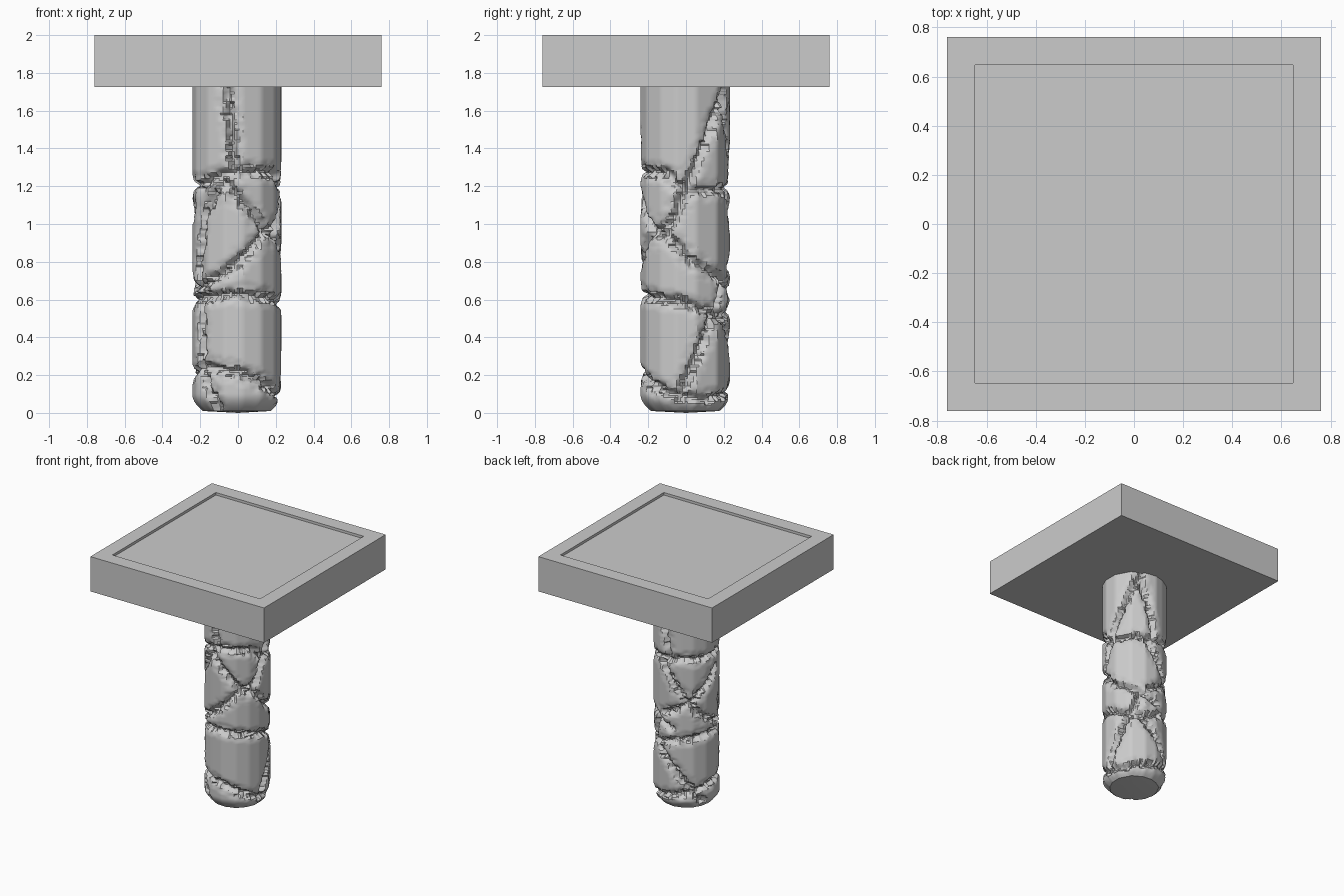
import bpy, bmesh, math, random
from mathutils import Vector, noise

random.seed(4)
default_cube = bpy.data.objects.get("Cube")
if default_cube:
    bpy.data.objects.remove(default_cube, do_unlink=True)

stone = bpy.data.materials.new("grey stone")
stone.use_nodes = True
stone_colour = (0.6, 0.6, 0.6, 1)
stone.diffuse_color = stone_colour
stone.node_tree.nodes["Principled BSDF"].inputs["Base Color"].default_value = stone_colour


def finish(mesh_builder, name, smooth_angle=None):
    """Turn a bmesh into a named stone object."""
    bmesh.ops.recalc_face_normals(mesh_builder, faces=mesh_builder.faces)
    mesh = bpy.data.meshes.new(name)
    mesh_builder.to_mesh(mesh)
    mesh_builder.free()
    mesh.materials.append(stone)
    part = bpy.data.objects.new(name, mesh)
    bpy.context.scene.collection.objects.link(part)
    if smooth_angle:
        bpy.ops.object.select_all(action='DESELECT')
        part.select_set(True)
        bpy.context.view_layer.objects.active = part
        bpy.ops.object.shade_smooth_by_angle(angle=math.radians(smooth_angle))
    return part


# Square slab with a shallow sunken panel on top
SLAB_HALF, PANEL_HALF, SLAB_BASE, SLAB_TOP, SINK = 0.76, 0.6, 1.725, 2.0, 0.02
slab = bmesh.new()
bmesh.ops.create_cube(slab, size=1)
for vert in slab.verts:
    vert.co.x *= 2 * SLAB_HALF
    vert.co.y *= 2 * SLAB_HALF
    vert.co.z = SLAB_TOP if vert.co.z > 0 else SLAB_BASE
top_face = max(slab.faces, key=lambda face: face.calc_center_median().z)
bmesh.ops.inset_region(slab, faces=[top_face], thickness=SLAB_HALF - PANEL_HALF)
sunk = bmesh.ops.extrude_face_region(slab, geom=[top_face])
for item in sunk["geom"]:
    if isinstance(item, bmesh.types.BMVert):
        item.co.z -= SINK
bmesh.ops.delete(slab, geom=[top_face], context='FACES')
finish(slab, "table_slab")

# Cracks between the stone blocks: (degrees round from the front, height)
RADIUS = 0.24
CRACKS = {
    "upper_ring": [(-90, 1.2), (-50, 1.22), (-5, 1.28), (60, 1.27), (90, 1.18),
                   (140, 1.18), (200, 1.2), (270, 1.2)],
    "upper_front": [(-5, 1.29), (-8, 1.5), (-14, 1.74)],
    "upper_long": [(150, 1.7), (105, 1.32), (85, 1.13), (65, 0.96), (55, 0.92)],
    "upper_back": [(150, 1.68), (178, 1.3), (182, 1.2)],
    "middle_fall": [(-20, 1.23), (12, 1.1), (40, 0.96), (62, 0.95), (100, 0.8),
                    (145, 0.71), (185, 0.64)],
    "middle_rise": [(-85, 0.65), (-45, 0.69), (-10, 0.76), (40, 0.95), (75, 1.02)],
    "front_left": [(-20, 1.22), (-48, 1.05), (-62, 0.8), (-60, 0.68)],
    "back_fall": [(165, 1.15), (200, 0.95), (240, 0.75), (280, 0.66)],
    "back_rise": [(280, 1.1), (245, 0.95), (215, 0.85), (170, 0.76)],
    "lower_ring": [(-90, 0.6), (0, 0.63), (70, 0.6), (110, 0.55), (150, 0.5),
                   (200, 0.57), (270, 0.6)],
    "lower_left": [(-55, 0.58), (-53, 0.25), (-30, 0.04)],
    "lower_front": [(-53, 0.25), (0, 0.22), (30, 0.17), (70, 0.1), (120, 0.07),
                    (200, 0.13), (270, 0.2), (307, 0.25)],
    "lower_right": [(150, 0.68), (130, 0.5), (105, 0.3), (82, 0.08)],
    "lower_back": [(140, 0.54), (175, 0.4), (215, 0.22), (245, 0.07)],
}
segments = []
for path in CRACKS.values():
    for (a, low), (b, high) in zip(path, path[1:]):
        segments.append((Vector((math.radians(a) * RADIUS, low)),
                         Vector((math.radians(b) * RADIUS, high))))
TURN = math.tau * RADIUS


def crack_distance(point):
    """Shortest distance on the unrolled surface to any crack."""
    nearest = 1
    for start, end in segments:
        run = end - start
        for shift in (-TURN, 0, TURN):
            offset = Vector((point.x + shift, point.y)) - start
            along = min(1, max(0, offset.dot(run) / run.length_squared))
            nearest = min(nearest, (offset - run * along).length)
    return nearest


# Uneven facets round the shaft
SIDES = 15
facets = [(i + random.uniform(-0.3, 0.3)) * math.tau / SIDES for i in range(SIDES)]


def shaft_radius(angle, height):
    base = min(0.234 / max(0.3, math.cos(angle - facet)) for facet in facets)
    direction = Vector((math.sin(angle), math.cos(angle), height * 4))
    # chipped, stepped edges along every crack
    chip = noise.cell(direction * 9) * 0.012
    wander = noise.noise(direction * 4) * 0.01
    gap = crack_distance(Vector((angle * RADIUS, height))) + chip + wander
    bevel = max(0, 1 - gap / 0.065) * 0.016
    groove = min(1, max(0, 1.4 - gap / 0.02)) * 0.03
    # rounded foot
    foot = max(0, 1 - height / 0.1) ** 2 * 0.07
    return base - bevel - groove - foot


# Shaft skin
COLUMNS, ROWS = 96, 170
shaft = bmesh.new()
rings = []
for row in range(ROWS + 1):
    height = 0.01 + (SLAB_BASE + 0.005) * row / ROWS
    ring = []
    for column in range(COLUMNS):
        angle = math.tau * column / COLUMNS
        radius = shaft_radius(angle, height)
        ring.append(shaft.verts.new((radius * math.sin(angle) - 0.005,
                                     -radius * math.cos(angle) - 0.005, height)))
    rings.append(ring)
for lower, upper in zip(rings, rings[1:]):
    for i in range(COLUMNS):
        j = (i + 1) % COLUMNS
        shaft.faces.new((lower[i], lower[j], upper[j], upper[i]))

# Slightly domed underside
foot_centre = shaft.verts.new((0, 0, 0))
for i in range(COLUMNS):
    shaft.faces.new((rings[0][(i + 1) % COLUMNS], rings[0][i], foot_centre))
shaft.faces.new(rings[-1])
finish(shaft, "cracked_stone_shaft", 30)
